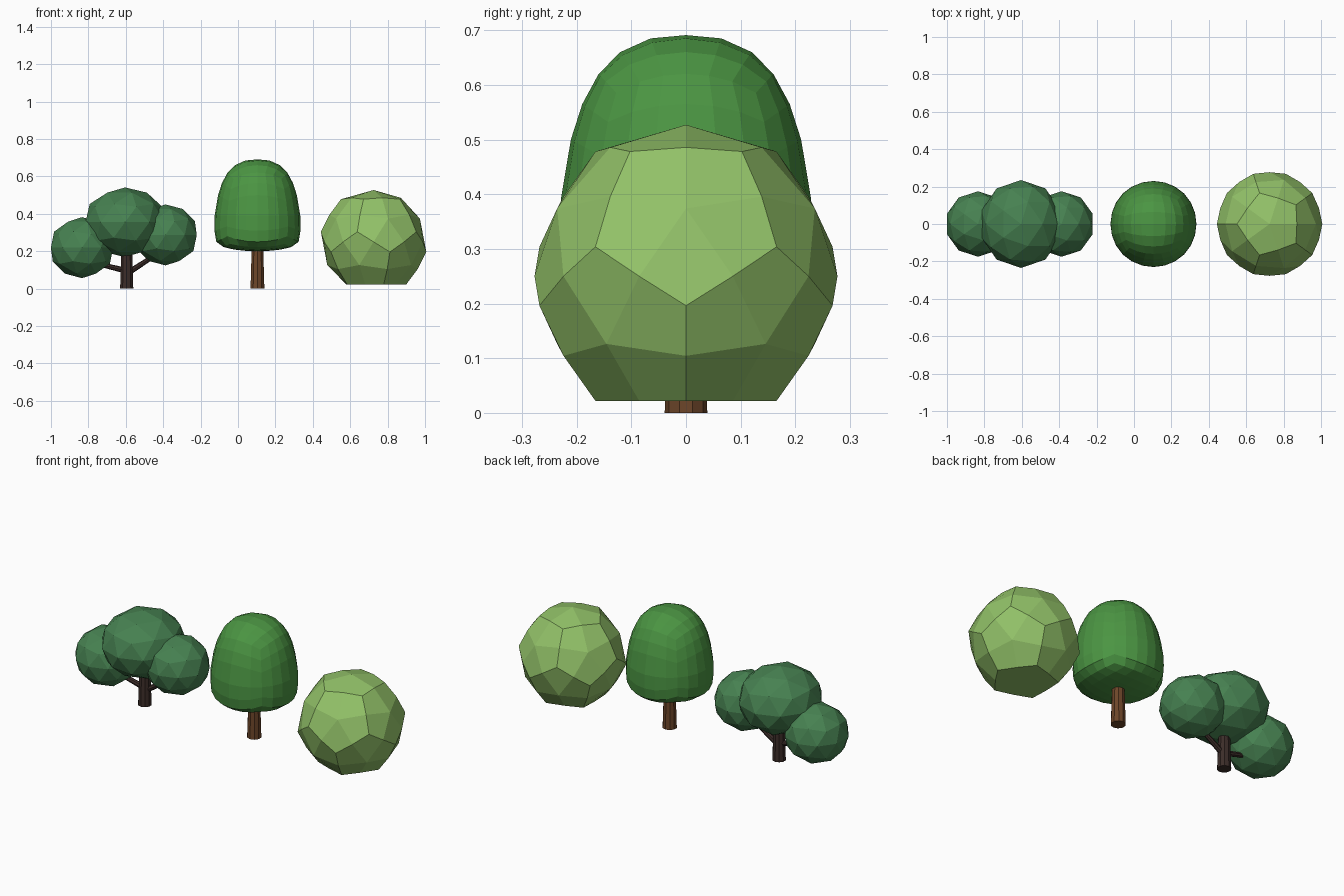
import bpy, bmesh, math
from mathutils import Vector, Matrix

if "Cube" in bpy.data.objects:
    bpy.data.objects.remove(bpy.data.objects["Cube"])


def material(name, rgb):
    m = bpy.data.materials.new(name)
    m.diffuse_color = (*rgb, 1)
    m.use_nodes = True
    m.node_tree.nodes["Principled BSDF"].inputs["Base Color"].default_value = m.diffuse_color
    return m


BLUE_GREEN = material("blue green leaves", (0.062, 0.22, 0.082))
GREEN = material("mid green leaves", (0.07, 0.30, 0.055))
LIME = material("light green leaves", (0.29, 0.54, 0.14))
BROWN = material("brown bark", (0.15, 0.06, 0.022))
DARK = material("dark bark", (0.045, 0.026, 0.022))


def finish(bm, name, mat, loc=(0, 0, 0)):
    bmesh.ops.recalc_face_normals(bm, faces=bm.faces)
    me = bpy.data.meshes.new(name)
    bm.to_mesh(me)
    bm.free()
    me.materials.append(mat)
    ob = bpy.data.objects.new(name, me)
    ob.location = loc
    bpy.context.collection.objects.link(ob)
    return ob


def limb(name, a, b, r1, r2, sides, mat):
    """Tapered cylinder from a to b."""
    a, b = Vector(a), Vector(b)
    d = b - a
    bm = bmesh.new()
    bmesh.ops.create_cone(bm, cap_ends=True, segments=sides, radius1=r1, radius2=r2, depth=d.length)
    rot = d.to_track_quat('Z', 'Y').to_matrix().to_4x4()
    bmesh.ops.transform(bm, matrix=rot, verts=bm.verts)
    finish(bm, name, mat, (a + b) / 2)


def blob(name, loc, radii):
    bm = bmesh.new()
    bmesh.ops.create_icosphere(bm, subdivisions=2, radius=1)
    bmesh.ops.scale(bm, vec=radii, verts=bm.verts)
    finish(bm, name, BLUE_GREEN, loc)


# Left tree: forked trunk with three leaf clusters
limb("left_tree_trunk", (-0.595, 0, 0), (-0.595, 0, 0.25), 0.037, 0.029, 10, DARK)
limb("left_tree_left_branch", (-0.595, 0, 0.095), (-0.76, 0, 0.135), 0.016, 0.012, 8, DARK)
limb("left_tree_right_branch", (-0.595, 0, 0.08), (-0.44, 0, 0.18), 0.016, 0.012, 8, DARK)
blob("left_tree_middle_leaves", (-0.604, 0, 0.355), (0.222, 0.235, 0.186))
blob("left_tree_left_leaves", (-0.834, 0, 0.219), (0.175, 0.175, 0.163))
blob("left_tree_right_leaves", (-0.387, 0, 0.287), (0.175, 0.175, 0.163))

# Middle tree: straight trunk and a dome made from a rounded cube
limb("middle_tree_trunk", (0.104, 0, 0), (0.104, 0, 0.26), 0.039, 0.031, 10, BROWN)

# (height on unit sphere, final height, horizontal scale)
DOME = [(-1, 0.2, 0.245), (-0.866, 0.209, 0.25), (-0.707, 0.222, 0.255), (-0.5, 0.25, 0.254),
        (-0.259, 0.31, 0.238), (0, 0.39, 0.229), (0.259, 0.5, 0.218), (0.5, 0.565, 0.219),
        (0.707, 0.62, 0.226), (0.866, 0.66, 0.24), (0.966, 0.685, 0.25), (1, 0.691, 0.25)]


def dome_at(h):
    for (h0, z0, s0), (h1, z1, s1) in zip(DOME, DOME[1:]):
        if h <= h1 + 1e-6:
            t = (h - h0) / (h1 - h0)
            return z0 + t * (z1 - z0), s0 + t * (s1 - s0)
    return DOME[-1][1:]


bm = bmesh.new()
bmesh.ops.create_cube(bm, size=2)
bmesh.ops.subdivide_edges(bm, edges=bm.edges[:], cuts=5, use_grid_fill=True)
for v in bm.verts:
    u = Vector([math.tan(math.pi / 4 * c) for c in v.co]).normalized()
    z, s = dome_at(u.z)
    v.co = (u.x * s, u.y * s, z)
finish(bm, "middle_tree_leaves", GREEN, (0.104, 0, 0))

# Right bush: ball of twelve five-part facets, flattened underneath
ico = bmesh.new()
bmesh.ops.create_icosphere(ico, subdivisions=1, radius=1)
bm = bmesh.new()
R = 0.277
for f in ico.faces:
    p = [v.co.normalized() for v in f.verts]
    centre = sum(p, Vector()).normalized() * 0.287
    for i in range(3):
        a, b, c = p[i], p[(i + 1) % 3], p[i - 1]
        quad = [a * R, (a + b).normalized() * R, centre, (a + c).normalized() * R]
        bm.faces.new([bm.verts.new(q) for q in quad])
ico.free()
bmesh.ops.remove_doubles(bm, verts=bm.verts, dist=0.0005)
for v in bm.verts:
    v.co.z = max(v.co.z + 0.25, 0.022)
finish(bm, "right_bush_leaves", LIME, (0.725, 0, 0))
